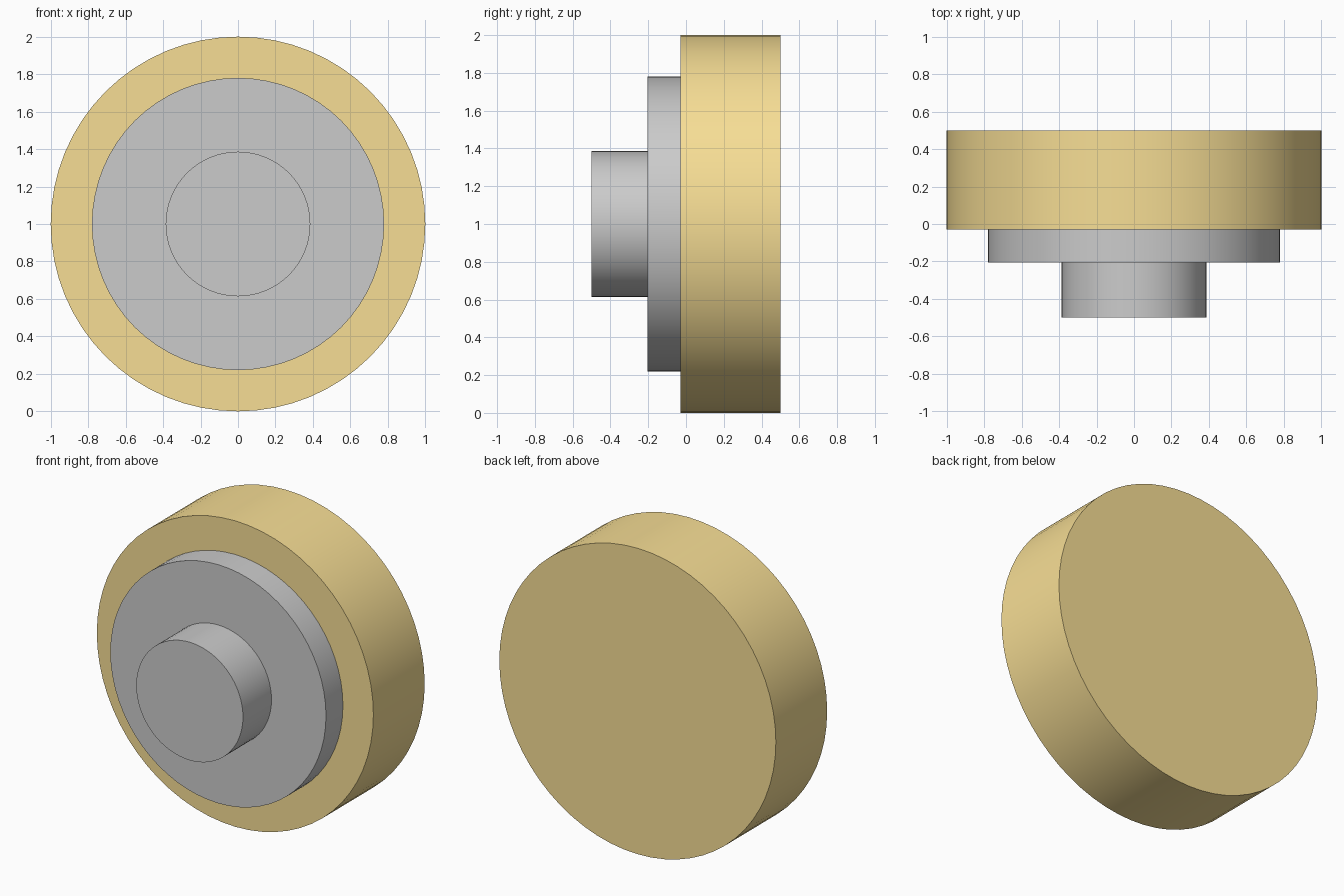
import bpy, math

if "Cube" in bpy.data.objects:
    bpy.data.objects.remove(bpy.data.objects["Cube"])

SEGMENTS = 64
CENTRE_Z = 1.0


def disc(name, radius, y_front, y_back):
    """Smooth-sided cylinder lying along y."""
    bpy.ops.mesh.primitive_cylinder_add(
        vertices=SEGMENTS, radius=radius, depth=y_back - y_front,
        location=(0, (y_front + y_back) / 2, CENTRE_Z),
        rotation=(math.pi / 2, 0, 0))
    obj = bpy.context.object
    obj.name = name
    bpy.ops.object.shade_smooth_by_angle(angle=math.radians(30))
    return obj


brass = bpy.data.materials.new("brass")
brass.diffuse_color = (0.93, 0.73, 0.30, 1)
brass.use_nodes = True
brass.node_tree.nodes["Principled BSDF"].inputs["Base Color"].default_value = brass.diffuse_color

# Large brass body at the back
body = disc("body", 1.0, -0.03, 0.5)
body.data.materials.append(brass)

# Grey stepped plate and centre hub on the front
disc("plate", 0.78, -0.205, -0.03)
disc("hub", 0.386, -0.5, -0.205)
